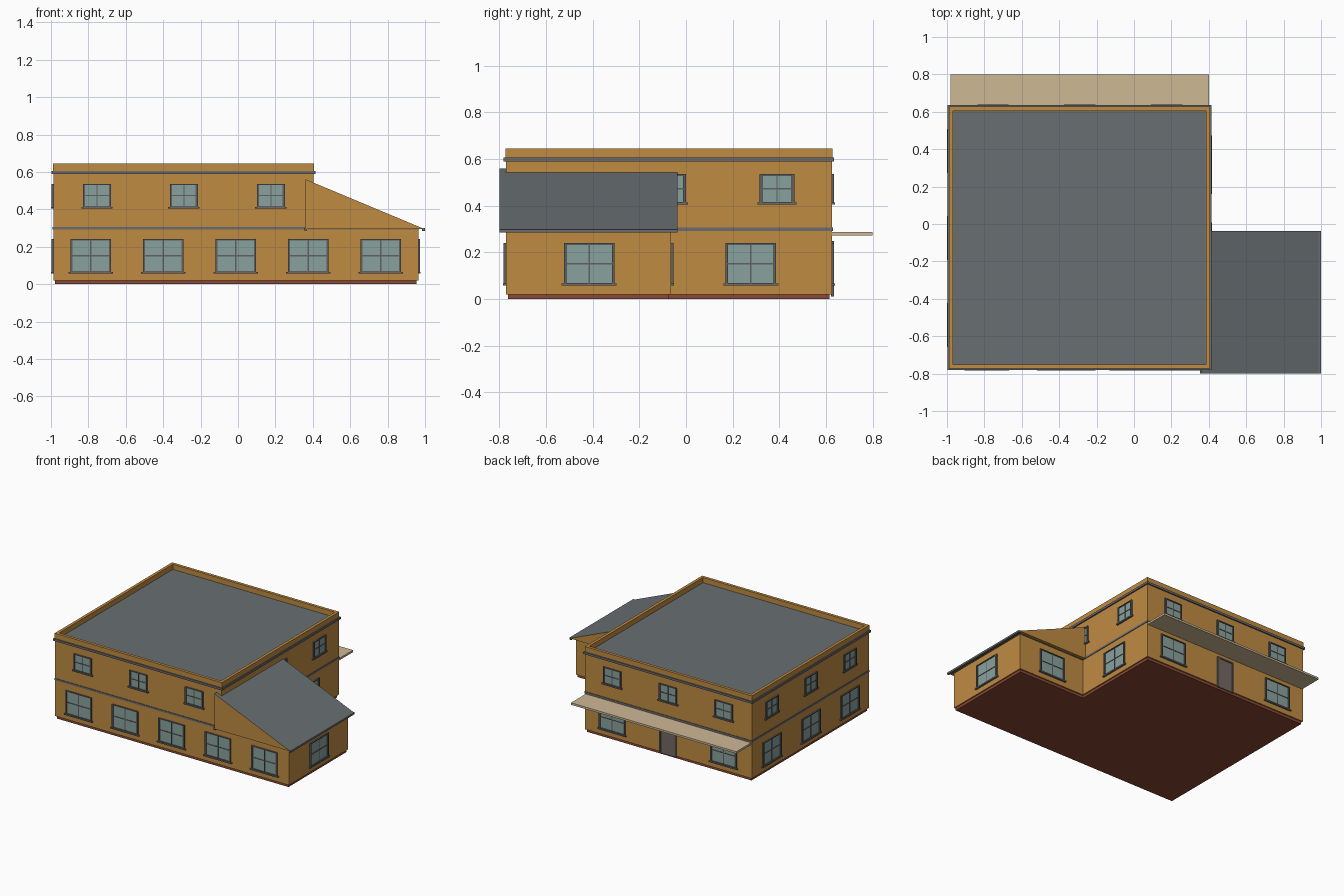
import bpy, bmesh
from mathutils import Matrix, Vector

if "Cube" in bpy.data.objects:
    bpy.data.objects.remove(bpy.data.objects["Cube"])

def mat(name, r, g, b):
    m = bpy.data.materials.new(name)
    m.diffuse_color = (r, g, b, 1)
    m.use_nodes = True
    m.node_tree.nodes["Principled BSDF"].inputs["Base Color"].default_value = m.diffuse_color
    return m

WALL = mat("ochre_wall", 0.52, 0.26, 0.055)
ROOF = mat("slate_roof", 0.14, 0.16, 0.17)
TRIM = mat("grey_trim", 0.15, 0.15, 0.16)
FRAME = mat("window_frame_grey", 0.12, 0.115, 0.115)
GLASS = mat("pale_green_glass", 0.25, 0.36, 0.34)
DOOR = mat("door_grey_brown", 0.17, 0.14, 0.125)
AWN = mat("tan_awning", 0.62, 0.48, 0.30)
BASE = mat("red_brown_base", 0.25, 0.065, 0.035)

def finish(name, bm, *mats):
    bmesh.ops.recalc_face_normals(bm, faces=bm.faces)
    me = bpy.data.meshes.new(name)
    bm.to_mesh(me)
    bm.free()
    for m in mats:
        me.materials.append(m)
    ob = bpy.data.objects.new(name, me)
    bpy.context.collection.objects.link(ob)
    return ob

def add_box(bm, lo, hi):
    lo, hi = Vector(lo), Vector(hi)
    size = [abs(v) for v in hi - lo]
    M = Matrix.Translation((lo + hi) / 2) @ Matrix.Diagonal((*size, 1))
    bmesh.ops.create_cube(bm, size=1, matrix=M)

def boxes(name, m, *pairs):
    bm = bmesh.new()
    for lo, hi in pairs:
        add_box(bm, lo, hi)
    return finish(name, bm, m)

def prism(name, pts, axis, lo, depth, *mats):
    """Extrude a 2D outline; axis 'z' uses (x, y), axis 'y' uses (x, z)."""
    bm = bmesh.new()
    co = (lambda a, b: (a, b, lo)) if axis == 'z' else (lambda a, b: (a, lo, b))
    f = bm.faces.new([bm.verts.new(co(a, b)) for a, b in pts])
    r = bmesh.ops.extrude_face_region(bm, geom=[f])
    vec = (0, 0, depth) if axis == 'z' else (0, depth, 0)
    bmesh.ops.translate(bm, vec=vec, verts=[v for v in r["geom"] if isinstance(v, bmesh.types.BMVert)])
    return finish(name, bm, *mats)

# main block limits and wing limits
X0, X1, XW = -0.987, 0.404, 0.964
Y0, Y1, YW = -0.771, 0.625, -0.064

def ell(d):
    """L-shaped plan, grown outward by d."""
    return [(X0 - d, Y0 - d), (XW + d, Y0 - d), (XW + d, YW + d),
            (X1 + d, YW + d), (X1 + d, Y1 + d), (X0 - d, Y1 + d)]

# plinth, ground floor, upper floor
prism("plinth", ell(-0.009), 'z', 0, 0.022, BASE)
prism("ground_floor_walls", ell(0), 'z', 0.02, 0.275, WALL)
prism("floor_band", ell(0.004), 'z', 0.292, 0.014, TRIM)
boxes("upper_floor_walls", WALL, ((X0, Y0, 0.29), (X1, Y1, 0.598)))

def ring(name, m, d, t, z0, z1):
    a, b, c, e = X0 - d, X1 + d, Y0 - d, Y1 + d
    boxes(name, m, ((a, c, z0), (b, c + t, z1)), ((a, e - t, z0), (b, e, z1)),
          ((a, c + t, z0), (a + t, e - t, z1)), ((b - t, c + t, z0), (b, e - t, z1)))

# flat roof with parapet and cornice
boxes("flat_roof", ROOF, ((X0 + 0.01, Y0 + 0.01, 0.595), (X1 - 0.01, Y1 - 0.01, 0.606)))
ring("parapet", WALL, 0.002, 0.022, 0.59, 0.645)
ring("cornice", TRIM, 0.01, 0.02, 0.59, 0.606)

# lean-to roof over the wing: sloping top is slate, gable ends are wall
wedge = prism("wing_roof", [(0.362, 0.295), (0.996, 0.295), (0.362, 0.56)], 'y',
              -0.8, 0.763, WALL, ROOF)
for p in wedge.data.polygons:
    p.material_index = 1 if p.normal.z > 0.3 else 0
boxes("wing_eaves", TRIM, ((0.984, -0.8, 0.285), (1.0, -0.037, 0.299)),
      ((0.354, -0.8, 0.286), (0.368, -0.037, 0.3)))

# rear awning
boxes("rear_awning", AWN, ((-0.98, Y1 - 0.005, 0.273), (0.4, 0.8, 0.288)))

# openings: u runs along the wall, n points outward from it
frames, panes, sills = bmesh.new(), bmesh.new(), bmesh.new()

def wall_box(bm, side, at, u0, u1, z0, z1, n):
    s = -1 if side in ('front', 'left') else 1
    a, b = sorted((at - s * 0.004, at + s * n))
    if side in ('front', 'back'):
        add_box(bm, (u0, a, z0), (u1, b, z1))
    else:
        add_box(bm, (a, u0, z0), (b, u1, z1))

def window(side, at, u, w, z0, z1):
    t, h = 0.011, w / 2
    zm = (z0 + z1) / 2
    wall_box(panes, side, at, u - h + 0.003, u + h - 0.003, z0, z1, 0.003)
    for a, b in ((u - h, u - h + t), (u + h - t, u + h)):
        wall_box(frames, side, at, a, b, z0, z1, 0.01)
    for a, b in ((z0, z0 + t * 0.6), (z1 - t * 0.6, z1)):
        wall_box(frames, side, at, u - h + t, u + h - t, a, b, 0.01)
    wall_box(frames, side, at, u - 0.003, u + 0.003, z0, z1, 0.006)
    wall_box(frames, side, at, u - h, u + h, zm - 0.003, zm + 0.003, 0.006)
    wall_box(sills, side, at, u - h - 0.01, u + h + 0.01, z0 - 0.006, z0 + 0.003, 0.013)

def low(side, at, u):
    window(side, at, u, 0.216, 0.063, 0.241)

def high(side, at, u):
    window(side, at, u, 0.148, 0.41, 0.536)

for i in range(5):
    low('front', Y0, -0.787 + i * 0.3875)
for i in range(3):
    u, v = -0.754 + i * 0.465, -0.54 + i * 0.465
    high('front', Y0, u)
    high('back', Y1, u)
    high('left', X0, v)
    low('left', X0, v)
    if i:
        high('right', X1, v)
    if i != 1:
        low('back', Y1, u)
low('right', X1, 0.278)
low('right', XW, -0.415)
low('back', YW, 0.68)
finish("window_frames", frames, FRAME)
finish("window_panes", panes, GLASS)
finish("window_sills", sills, TRIM)

# back door with its surround
door, surround = bmesh.new(), bmesh.new()
D = -0.29
wall_box(door, 'back', Y1, D - 0.06, D + 0.06, 0.012, 0.24, 0.004)
for a, b in ((D - 0.07, D - 0.058), (D + 0.058, D + 0.07)):
    wall_box(surround, 'back', Y1, a, b, 0.01, 0.248, 0.009)
wall_box(surround, 'back', Y1, D - 0.06, D + 0.06, 0.237, 0.248, 0.009)
finish("back_door", door, DOOR)
finish("door_surround", surround, FRAME)
